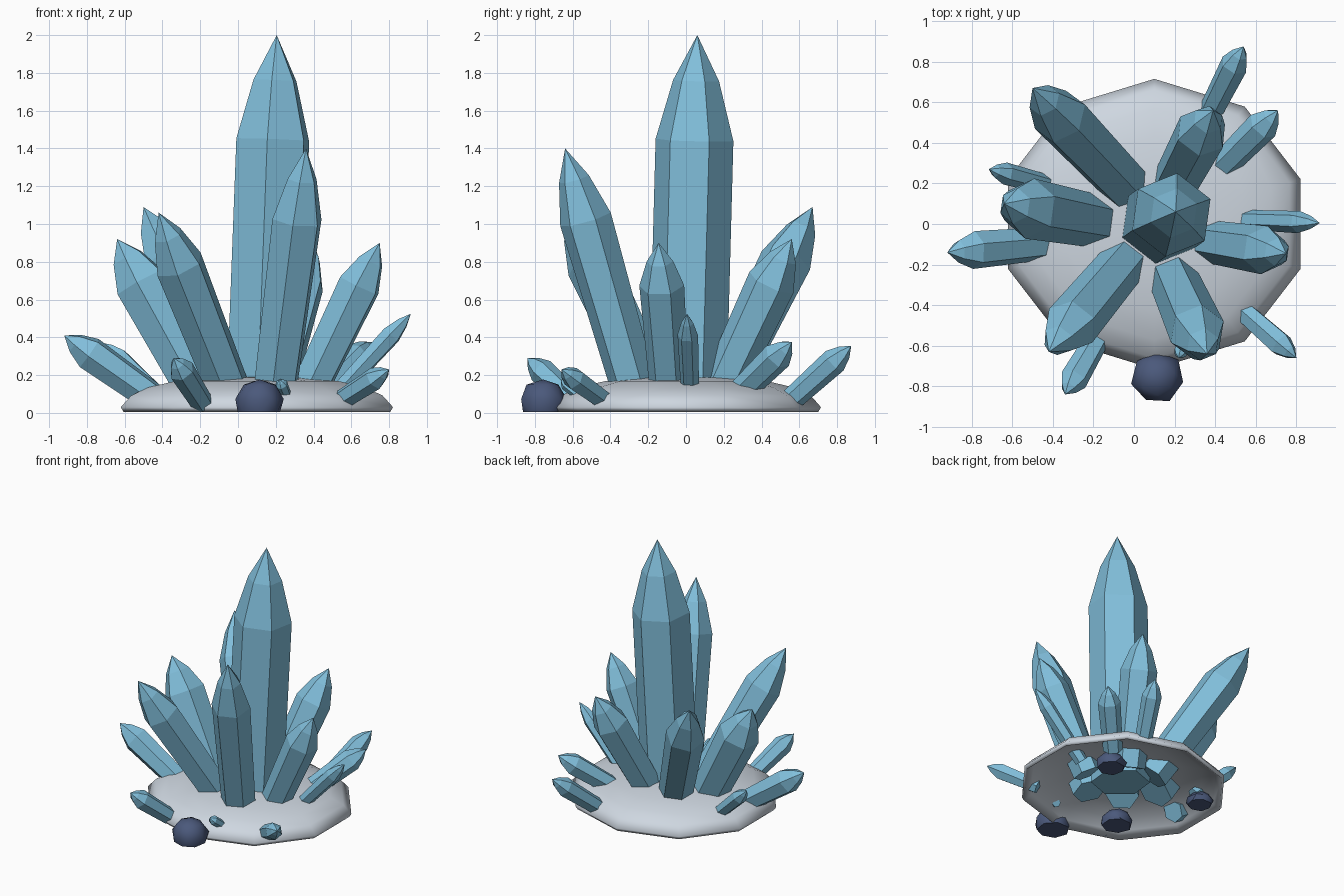
import bpy, bmesh, math, random
from mathutils import Vector

random.seed(4)
if "Cube" in bpy.data.objects:
    bpy.data.objects.remove(bpy.data.objects["Cube"])


def material(name, rgb):
    m = bpy.data.materials.new(name)
    m.use_nodes = True
    m.diffuse_color = (*rgb, 1)
    m.node_tree.nodes["Principled BSDF"].inputs["Base Color"].default_value = (*rgb, 1)
    return m


ice_blue = material("ice blue", (0.22, 0.52, 0.71))
pale_grey = material("pale grey", (0.62, 0.68, 0.75))
navy = material("dark navy", (0.07, 0.10, 0.20))


def finish(name, bm, mat, smooth=False):
    bmesh.ops.recalc_face_normals(bm, faces=bm.faces)
    mesh = bpy.data.meshes.new(name)
    bm.to_mesh(mesh)
    bm.free()
    mesh.materials.append(mat)
    for p in mesh.polygons:
        p.use_smooth = smooth
    ob = bpy.data.objects.new(name, mesh)
    bpy.context.collection.objects.link(ob)
    return ob


def loft(bm, rings):
    """Join rings of vertices; a ring of one vertex is a point."""
    for a, b in zip(rings, rings[1:]):
        n = max(len(a), len(b))
        for i in range(n):
            j = (i + 1) % n
            quad = [a[i % len(a)], a[j % len(a)], b[j % len(b)], b[i % len(b)]]
            bm.faces.new(list(dict.fromkeys(quad)))


def ring(bm, radius, z, sides, phase):
    if radius == 0:
        return [bm.verts.new((0, 0, z))]
    return [bm.verts.new((radius * math.cos(phase + math.tau * i / sides),
                          radius * math.sin(phase + math.tau * i / sides), z))
            for i in range(sides)]


def crystal(name, base, tip, radius, foot=0.87, sink=0.08):
    """Six-sided shard widening to a shoulder, then a two-step point."""
    base, tip = Vector(base), Vector(tip)
    axis = tip - base
    length = axis.length
    bm = bmesh.new()
    profile = [(0, -sink), (foot * radius, -sink), (radius, 0.7 * length),
               (0.59 * radius, 0.87 * length), (0, length)]
    loft(bm, [ring(bm, r, z, 6, math.radians(22)) for r, z in profile])
    ob = finish(name, bm, ice_blue)
    ob.rotation_mode = 'QUATERNION'
    ob.rotation_quaternion = Vector((0, 0, 1)).rotation_difference(axis)
    ob.location = base
    return ob


def rock(name, x, y, radius, height):
    """Chunky pebble with a flat underside."""
    bm = bmesh.new()
    profile = [(0, 0), (0.88, 0), (1, 0.4), (0.66, 0.84), (0, 1)]
    loft(bm, [ring(bm, r * radius, 0.005 + z * height, 7, 0.3 + z) for r, z in profile])
    for v in bm.verts:
        v.co.x *= random.uniform(0.93, 1.06)
        v.co.y *= random.uniform(0.93, 1.06)
    bmesh.ops.triangulate(bm, faces=bm.faces)
    ob = finish(name, bm, navy, smooth=True)
    ob.data.set_sharp_from_angle(angle=math.radians(38))
    ob.location = (x, y, 0)
    return ob


# Ground mound: shallow ten-sided dome, thin and hollow underneath
bm = bmesh.new()
dome = [(0, 0.195), (0.25, 0.187), (0.43, 0.168), (0.57, 0.135), (0.66, 0.092),
        (0.715, 0.03), (0.70, 0.005), (0.65, 0.05), (0.56, 0.1), (0.42, 0.14),
        (0.25, 0.16), (0, 0.168)]
loft(bm, [ring(bm, r, z, 10, math.pi / 2) for r, z in dome])
for v in bm.verts:
    v.co.x *= 1.06
mound = finish("ground_mound", bm, pale_grey, smooth=True)
mound.location.x = 0.1

# Large crystals
crystal("main_crystal", (0.135, 0.01, 0.15), (0.205, 0.06, 2.0), 0.208, foot=1.0, sink=0.1)
crystal("front_tall_crystal", (0.2, -0.28, 0.15), (0.36, -0.64, 1.40), 0.14)
crystal("front_right_crystal", (-0.06, -0.2, 0.15), (-0.42, -0.63, 1.06), 0.135)
crystal("right_crystal", (-0.22, 0.02, 0.15), (-0.64, 0.10, 0.92), 0.15)
crystal("back_right_crystal", (-0.05, 0.2, 0.15), (-0.50, 0.67, 1.09), 0.14)
crystal("back_left_crystal", (0.2, 0.2, 0.15), (0.39, 0.56, 0.92), 0.13)
crystal("left_crystal", (0.39, -0.09, 0.15), (0.75, -0.145, 0.90), 0.12)

# Small crystals around the edge
crystal("edge_crystal_right", (-0.48, -0.1, 0.1), (-0.92, -0.14, 0.41), 0.095, sink=0.05)
crystal("edge_crystal_back_right", (-0.45, 0.2, 0.12), (-0.715, 0.27, 0.37), 0.055, sink=0.08)
crystal("edge_crystal_front_right", (-0.2, -0.6, 0.07), (-0.34, -0.84, 0.29), 0.07, sink=0.03)
crystal("edge_crystal_front_left", (0.55, -0.44, 0.07), (0.80, -0.66, 0.23), 0.062, sink=0.03)
crystal("edge_crystal_left", (0.57, 0.02, 0.15), (0.915, 0.005, 0.525), 0.055, sink=0.1)
crystal("edge_crystal_back_left", (0.46, 0.31, 0.13), (0.71, 0.56, 0.375), 0.08, sink=0.07)
crystal("edge_crystal_back", (0.39, 0.58, 0.09), (0.54, 0.875, 0.355), 0.07, sink=0.04)
crystal("tiny_crystal", (0.25, -0.57, 0.1), (0.22, -0.66, 0.175), 0.035, sink=0.04)

# Dark rocks: one in front, the others tucked beneath the mound
rock("front_rock", 0.115, -0.755, 0.13, 0.172)
rock("hidden_front_rock", -0.19, -0.42, 0.12, 0.11)
rock("hidden_right_rock", -0.45, 0.18, 0.10, 0.09)
rock("hidden_back_rock", 0.36, 0.18, 0.11, 0.11)
